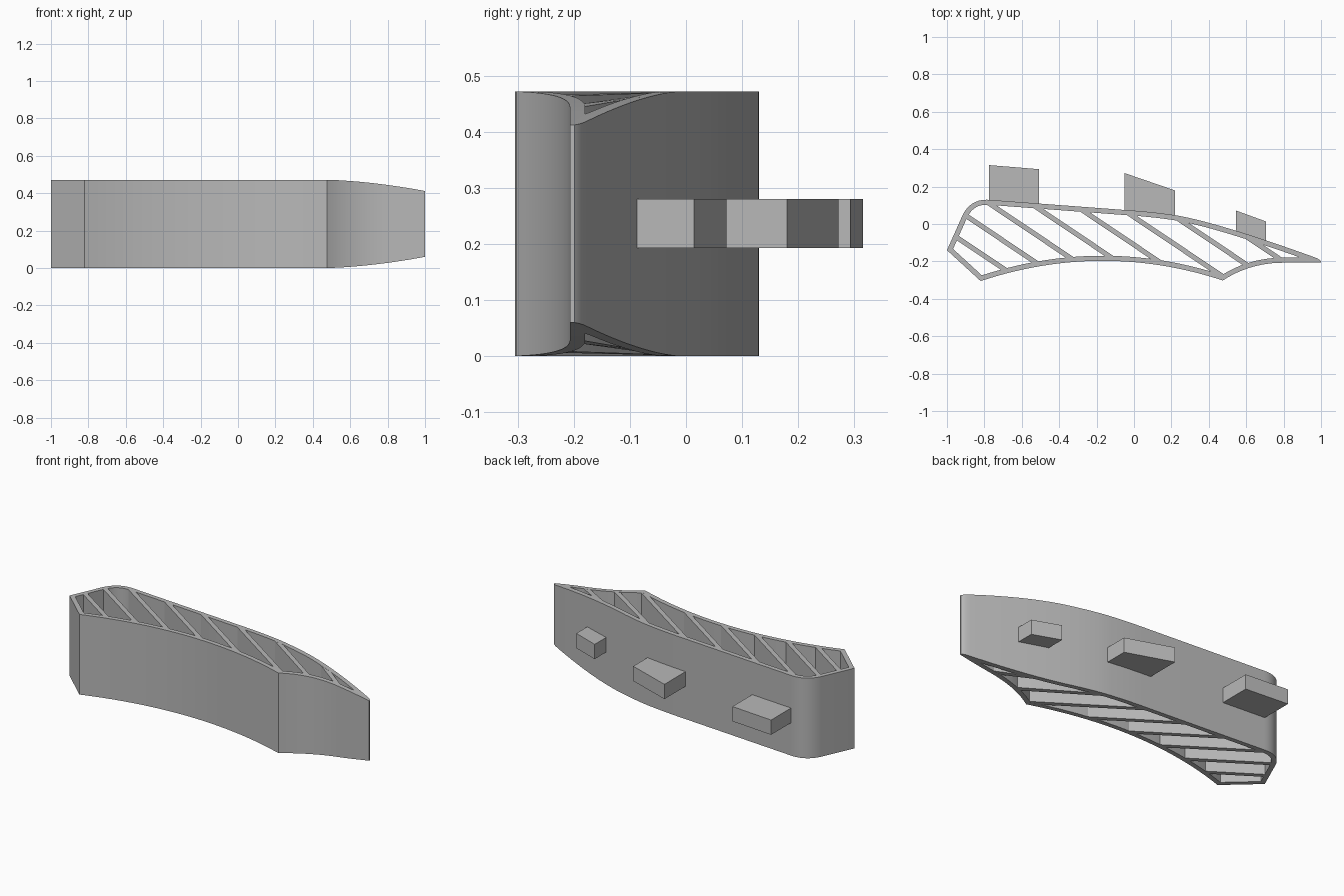
import bpy, bmesh
from mathutils import Vector
from mathutils.geometry import intersect_line_line_2d

cube = bpy.data.objects.get("Cube")
if cube:
    bpy.data.objects.remove(cube)

HEIGHT, WALL, RIB = 0.472, 0.027, 0.026
GREY = (0.48, 0.48, 0.48, 1)
mat = bpy.data.materials.new("plain_grey")
mat.use_nodes = True
mat.diffuse_color = GREY
mat.node_tree.nodes["Principled BSDF"].inputs["Base Color"].default_value = GREY


def taper(x):
    """Amount the top and bottom close in toward the tip."""
    return 0.06 * max(0, (x - 0.45) / 0.55) ** 1.7


def finish(name, bm):
    bmesh.ops.remove_doubles(bm, verts=bm.verts, dist=0.0005)
    bmesh.ops.recalc_face_normals(bm, faces=bm.faces)
    mesh = bpy.data.meshes.new(name)
    bm.to_mesh(mesh)
    bm.free()
    obj = bpy.data.objects.new(name, mesh)
    mesh.materials.append(mat)
    bpy.context.collection.objects.link(obj)
    bpy.ops.object.select_all(action="DESELECT")
    obj.select_set(True)
    bpy.context.view_layer.objects.active = obj
    bpy.ops.object.shade_smooth_by_angle(angle=0.5)
    return obj


def prism(name, points, low=None, high=None):
    """Upright prism; without heights it follows the taper."""
    bm = bmesh.new()
    rings = []
    for top in (False, True):
        ring = []
        for x, y in points:
            z = HEIGHT - taper(x) if top else taper(x)
            if low is not None:
                z = high if top else low
            ring.append(bm.verts.new((x, y, z)))
        rings.append(ring)
        bm.faces.new(ring)
    n = len(points)
    for i in range(n):
        j = (i + 1) % n
        bm.faces.new((rings[0][i], rings[0][j], rings[1][j], rings[1][i]))
    return finish(name, bm)


def curve(a, c, b, steps):
    a, c, b = Vector(a), Vector(c), Vector(b)
    return [a * (1 - t) ** 2 + c * 2 * t * (1 - t) + b * t * t
            for t in (i / steps for i in range(steps))]


def line(a, b, steps=1):
    return curve(a, (Vector(a) + Vector(b)) / 2, b, steps)


def inset(points, d):
    """Move a counter-clockwise outline inward with mitred corners."""
    out = []
    for i, p in enumerate(points):
        e1 = (p - points[i - 1]).normalized()
        e2 = (points[(i + 1) % len(points)] - p).normalized()
        n1, n2 = Vector((-e1.y, e1.x)), Vector((-e2.y, e2.x))
        out.append(p + (n1 + n2) * d / (1 + n1.dot(n2)))
    return out


# Outline of the curved body
tail, heel, nose = (-1, -0.14), (-0.82, -0.305), (-0.915, 0.05)
keel, tip, crown = (0.475, -0.302), (0.96, -0.176), (-0.77, 0.129)
outline = (line(tail, heel)
           + curve(heel, (-0.17, -0.09), keel, 28)
           + curve(keel, (0.62, -0.207), (0.8, -0.207), 12)
           + line((0.8, -0.207), (1, -0.207), 6)
           + line((1, -0.207), (1, -0.199))
           + curve((1, -0.199), (0.99, -0.186), tip, 3)
           + curve(tip, (0.416, 0.02), (0.2, 0.05), 24)
           + curve((0.2, 0.05), (0.08, 0.067), (-0.05, 0.075), 6)
           + line((-0.05, 0.075), crown)
           + curve(crown, (-0.87, 0.138), nose, 12)
           + line(nose, tail))

# Open shell
apex = Vector((0.885, -0.18))
inner = [apex if o.x > 0.88 else p for o, p in zip(outline, inset(outline, WALL))]
bm = bmesh.new()


def ring(points, top):
    return [bm.verts.new((p.x, p.y, HEIGHT - taper(p.x) if top else taper(p.x)))
            for p in points]


loops = [ring(outline, False), ring(outline, True), ring(inner, True), ring(inner, False)]
for k in range(4):
    a, b = loops[k], loops[(k + 1) % 4]
    for i in range(len(outline)):
        j = (i + 1) % len(outline)
        bm.faces.new((a[i], a[j], b[j], b[i]))
finish("outer_shell", bm)

# Diagonal ribs, trimmed to the middle of the wall
middle = inset(outline, WALL / 2)
slope = Vector((1, -0.67)).normalized()
side = Vector((-slope.y, slope.x)) * RIB / 2
for k in range(8):
    base = Vector((-0.775 + 0.222 * k, -0.187))
    ends = []
    for s in (side, -side):
        p, q = base + s - slope * 2, base + s + slope * 2
        hits = [intersect_line_line_2d(p, q, middle[i - 1], middle[i])
                for i in range(len(middle))]
        hits = sorted((h for h in hits if h), key=lambda h: h.x)
        ends.append((hits[0], hits[-1]))
    (a, b), (c, d) = ends
    prism(f"rib_{k + 1}", [a, b, d, c])

# Mounting blocks on the back
blocks = [("right", -0.775, -0.508, 0.12, 0.1, 0.315, 0.293),
          ("middle", -0.05, 0.218, 0.065, 0.035, 0.272, 0.18),
          ("left", 0.545, 0.705, -0.045, -0.095, 0.072, 0.014)]
for name, x1, x2, y1, y2, back1, back2 in blocks:
    prism(name + "_block", [(x1, y1), (x2, y2), (x2, back2), (x1, back1)], 0.193, 0.28)
